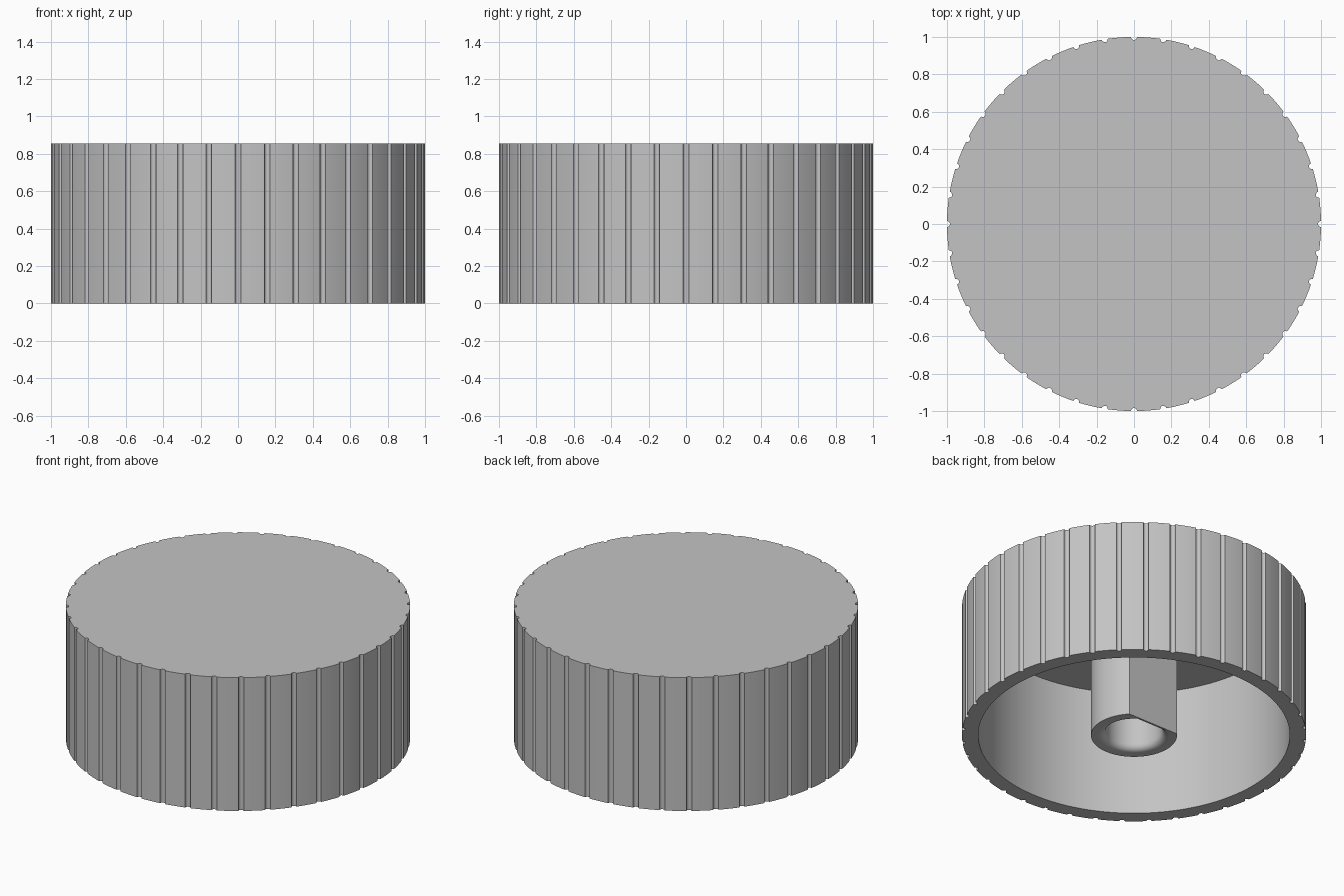
import bpy, bmesh
from math import sin, cos, pi, radians

cube = bpy.data.objects.get("Cube")
if cube:
    bpy.data.objects.remove(cube, do_unlink=True)

grey = bpy.data.materials.new("grey_plastic")
grey.use_nodes = True
colour = (0.55, 0.55, 0.55, 1)
grey.diffuse_color = colour
grey.node_tree.nodes["Principled BSDF"].inputs["Base Color"].default_value = colour

HEIGHT, ROOF = 0.855, 0.805


def loft(name, rings):
    """Skin a chain of equal-length rings and close both ends as needed."""
    bm = bmesh.new()
    loops = [[bm.verts.new(p) for p in ring] for ring in rings]
    for a, b in zip(loops, loops[1:]):
        for i in range(len(a)):
            j = (i + 1) % len(a)
            bm.faces.new((a[i], a[j], b[j], b[i]))
    bm.faces.new(loops[0])
    bm.faces.new(loops[-1])
    bmesh.ops.recalc_face_normals(bm, faces=bm.faces)
    mesh = bpy.data.meshes.new(name)
    bm.to_mesh(mesh)
    bm.free()
    mesh.materials.append(grey)
    obj = bpy.data.objects.new(name, mesh)
    bpy.context.collection.objects.link(obj)
    bpy.ops.object.select_all(action="DESELECT")
    obj.select_set(True)
    bpy.context.view_layer.objects.active = obj
    bpy.ops.object.shade_smooth_by_angle(angle=radians(30))
    return obj


# Fluted cap: round lands separated by narrow scooped grooves
GROOVES, GROOVE_R = 40, 0.016
outline = []
for g in range(GROOVES):
    mid = 2 * pi * g / GROOVES
    for k in range(7):
        t = pi * k / 6
        outline.append((mid - GROOVE_R * cos(t), 1 - GROOVE_R * sin(t)))
    for k in range(1, 6):
        step = 2 * pi / GROOVES - 2 * GROOVE_R
        outline.append((mid + GROOVE_R + step * k / 6, 1))


def cap_ring(z, radius=None):
    return [((radius or r) * cos(a), (radius or r) * sin(a), z) for a, r in outline]


loft("fluted_cap", [cap_ring(HEIGHT), cap_ring(0),
                    cap_ring(0, 0.905), cap_ring(ROOF, 0.905)])


# Hollow stem with one flat side, and a rounded mouth to its bore
def d_ring(radius, z, flat):
    angles = [2 * pi * i / 90 for i in range(90)]
    return [(radius * cos(a), min(radius * sin(a), flat), z) for a in angles]


FLAT = 0.25 * sin(radians(44))
mouth = [d_ring(0.165 + 0.04 * (1 - sin(t)), 0.04 * (1 - cos(t)), FLAT - 0.012)
         for t in [pi / 2 * k / 6 for k in range(7)]]
loft("stem", [d_ring(0.25, ROOF + 0.02, FLAT), d_ring(0.25, 0, FLAT)]
     + mouth + [d_ring(0.165, 0.6, FLAT - 0.012)])
